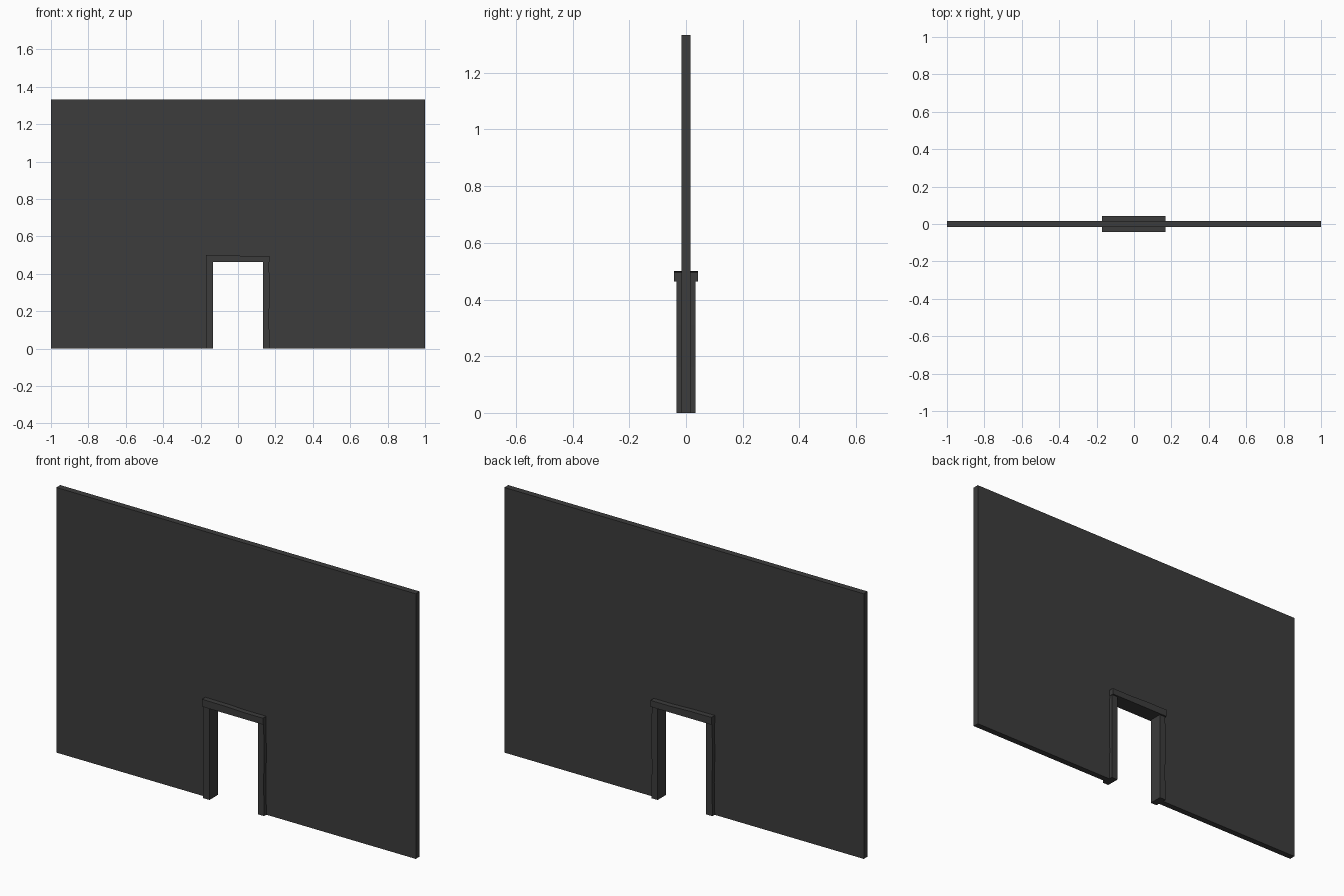
import bpy, bmesh

if "Cube" in bpy.data.objects:
    bpy.data.objects.remove(bpy.data.objects["Cube"])

mat = bpy.data.materials.new("dark_plaster")
mat.diffuse_color = (0.045, 0.045, 0.045, 1)
mat.use_nodes = True
mat.node_tree.nodes["Principled BSDF"].inputs["Base Color"].default_value = mat.diffuse_color


def slab(name, outline, half_depth):
    """Extrude an XZ outline symmetrically through y."""
    bm = bmesh.new()
    face = bm.faces.new([bm.verts.new((x, -half_depth, z)) for x, z in outline])
    ext = bmesh.ops.extrude_face_region(bm, geom=[face])
    verts = [g for g in ext["geom"] if isinstance(g, bmesh.types.BMVert)]
    bmesh.ops.translate(bm, verts=verts, vec=(0, 2 * half_depth, 0))
    bmesh.ops.recalc_face_normals(bm, faces=bm.faces)
    mesh = bpy.data.meshes.new(name)
    bm.to_mesh(mesh)
    bm.free()
    mesh.materials.append(mat)
    obj = bpy.data.objects.new(name, mesh)
    bpy.context.collection.objects.link(obj)
    return obj


# Wall with a doorway notch hidden behind the frame
slab("wall", [(-1, 0), (-0.15, 0), (-0.15, 0.48), (0.15, 0.48), (0.15, 0),
              (1, 0), (1, 1.333), (-1, 1.333)], 0.0155)

# Door posts with slightly uneven outer edges
slab("left_post", [(-0.135, 0), (-0.135, 0.463), (-0.168, 0.463),
                   (-0.172, 0.31), (-0.168, 0.16), (-0.171, 0)], 0.034)
slab("right_post", [(0.134, 0), (0.169, 0), (0.166, 0.16),
                    (0.169, 0.31), (0.166, 0.463), (0.134, 0.463)], 0.034)

# Lintel with a slightly uneven top edge
slab("lintel", [(-0.171, 0.463), (0.168, 0.463), (0.168, 0.495),
                (0.06, 0.495), (-0.05, 0.499), (-0.171, 0.5)], 0.042)
